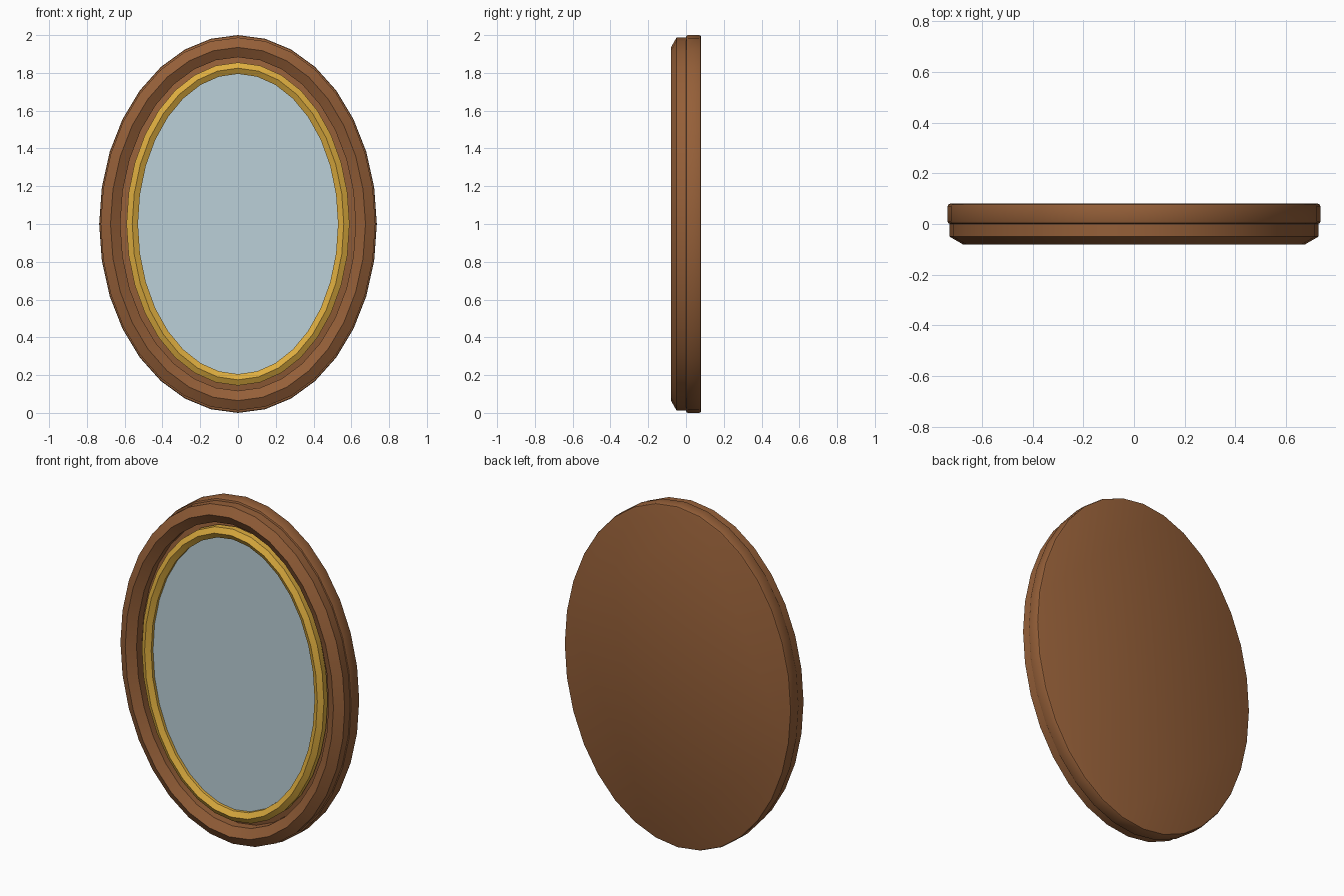
import bpy, bmesh, math

if "Cube" in bpy.data.objects:
    bpy.data.objects.remove(bpy.data.objects["Cube"])

SEG = 32
CZ = 1.0  # height of the oval's centre


def material(name, rgb):
    m = bpy.data.materials.new(name)
    m.diffuse_color = (*rgb, 1.0)
    m.use_nodes = True
    m.node_tree.nodes["Principled BSDF"].inputs["Base Color"].default_value = m.diffuse_color
    return m


wood = material("brown wood", (0.30, 0.115, 0.04))
gold = material("gold", (0.73, 0.42, 0.05))
glass = material("pale mirror glass", (0.50, 0.63, 0.69))


def oval(bm, rx, rz, y, offset=0.0):
    """Ring of vertices on an ellipse, pushed along its normal by offset."""
    verts = []
    for i in range(SEG):
        a = 2 * math.pi * i / SEG
        c, s = math.cos(a), math.sin(a)
        nx, nz = c / rx, s / rz
        n = math.hypot(nx, nz)
        verts.append(bm.verts.new((rx * c + offset * nx / n, y,
                                   CZ + rz * s + offset * nz / n)))
    return verts


def sweep(name, rx, rz, profile, mat, closed):
    """Sweep (offset, y) profile points round an ellipse; cap it if not closed."""
    bm = bmesh.new()
    rings = [oval(bm, rx, rz, y, o) for o, y in profile]
    pairs = list(zip(rings, rings[1:]))
    if closed:
        pairs.append((rings[-1], rings[0]))
    else:
        bm.faces.new(rings[0])
        bm.faces.new(rings[-1])
    for r0, r1 in pairs:
        for i in range(SEG):
            j = (i + 1) % SEG
            bm.faces.new((r0[i], r0[j], r1[j], r1[i]))
    bmesh.ops.recalc_face_normals(bm, faces=bm.faces)
    me = bpy.data.meshes.new(name)
    bm.to_mesh(me)
    bm.free()
    me.materials.append(mat)
    ob = bpy.data.objects.new(name, me)
    bpy.context.collection.objects.link(ob)
    bpy.ops.object.select_all(action='DESELECT')
    bpy.context.view_layer.objects.active = ob
    ob.select_set(True)
    bpy.ops.object.shade_smooth_by_angle(angle=math.radians(40))
    return ob


def hexagon(r, y):
    """Six-sided moulding section with a crest facing the front."""
    return [(r * math.cos(math.radians(30 + 60 * k)),
             y + r * math.sin(math.radians(30 + 60 * k))) for k in range(6)]


# Back plate with softened rims
sweep("back_plate", 0.735, 1.0,
      [(-0.01, 0.0), (-0.003, 0.003), (0, 0.01),
       (0, 0.07), (-0.003, 0.077), (-0.01, 0.08)], wood, False)

# Wooden outer moulding
sweep("outer_frame", 0.675, 0.935, hexagon(0.06, -0.02), wood, True)

# Gold inner trim
sweep("gold_trim", 0.56, 0.825, hexagon(0.035, -0.03), gold, True)

# Mirror pane
sweep("mirror_glass", 0.555, 0.82, [(0, -0.03), (0, 0.005)], glass, False)
